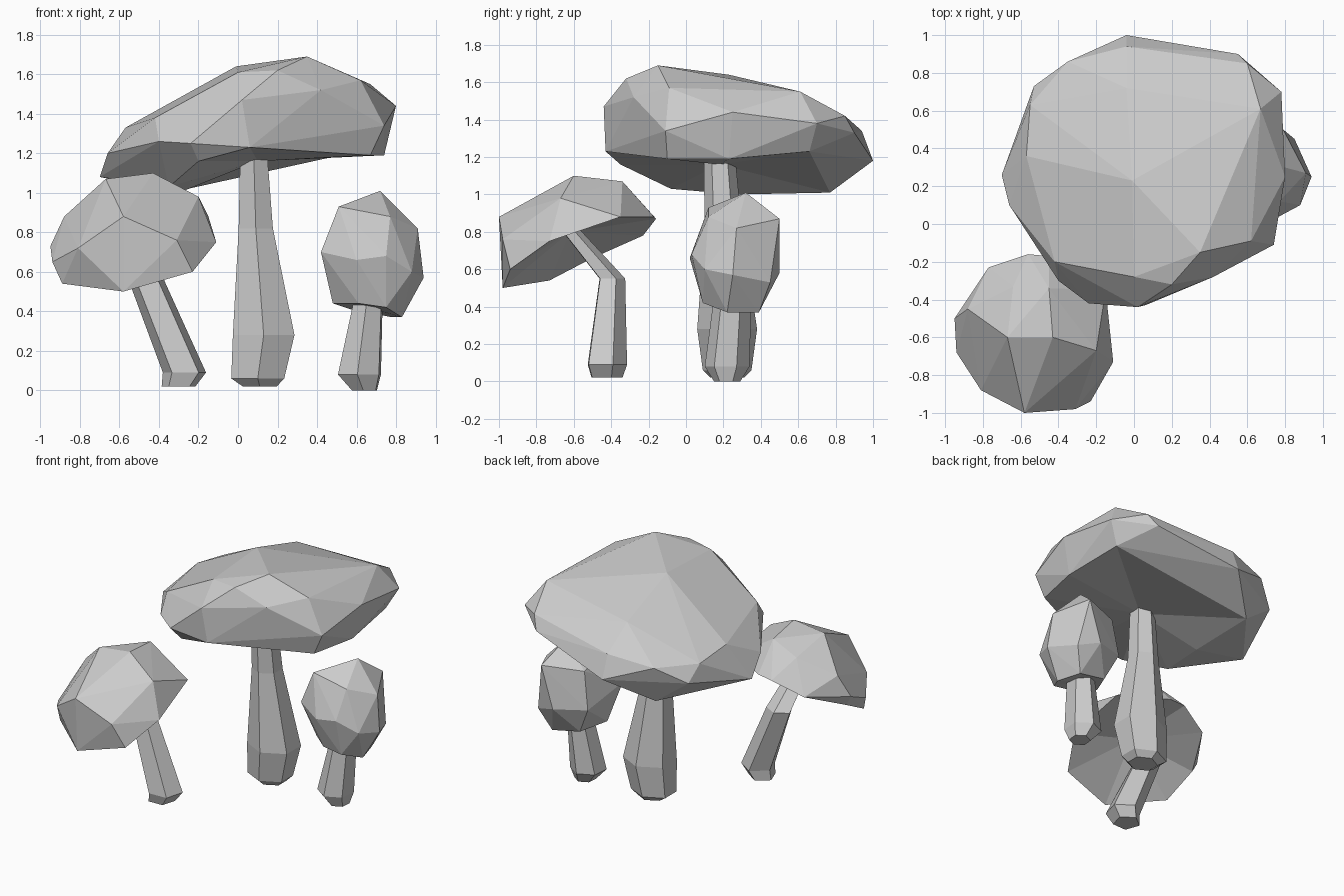
import bpy
import bmesh
import math
from mathutils import Vector

# Remove the default object only
default_cube = bpy.data.objects.get("Cube")
if default_cube:
    bpy.data.objects.remove(default_cube, do_unlink=True)

# One plain material shared by every part
grey = bpy.data.materials.new("plain_grey")
grey.use_nodes = True
grey_value = (.6, .6, .6, 1)
grey.diffuse_color = grey_value
for node in grey.node_tree.nodes:
    if node.type == 'BSDF_PRINCIPLED':
        node.inputs["Base Color"].default_value = grey_value


def finish(bm, name):
    """Turn the bmesh into a flat shaded object."""
    bmesh.ops.recalc_face_normals(bm, faces=bm.faces[:])
    mesh = bpy.data.meshes.new(name)
    bm.to_mesh(mesh)
    bm.free()
    mesh.materials.append(grey)
    mesh.polygons.foreach_set("use_smooth", [False] * len(mesh.polygons))
    obj = bpy.data.objects.new(name, mesh)
    bpy.context.collection.objects.link(obj)
    return obj


def faceted_cap(name, crown, shoulder, rim, hollow):
    """Wrap the cap loops in a hull, then fan the underside to a hollow point."""
    bm = bmesh.new()
    for point in crown + shoulder:
        bm.verts.new(point)
    rim_verts = [bm.verts.new(point) for point in rim]
    bmesh.ops.convex_hull(bm, input=bm.verts[:])
    loose = [vert for vert in bm.verts if not vert.link_faces]
    rim_verts = set(vert for vert in rim_verts if vert not in loose)
    bmesh.ops.delete(bm, geom=loose, context='VERTS')
    underside = [face for face in bm.faces
                 if all(vert in rim_verts for vert in face.verts)]
    bmesh.ops.delete(bm, geom=underside, context='FACES')
    border = [edge for edge in bm.edges if edge.is_boundary]
    centre = bm.verts.new(hollow)
    for edge in border:
        bm.faces.new((edge.verts[0], edge.verts[1], centre))
    return finish(bm, name)


def faceted_stem(name, rings, sides=6, turn=0):
    """Loft polygon rings, each given as centre x, y, z and radii x, y."""
    bm = bmesh.new()
    loops = []
    for x, y, z, radius_x, radius_y in rings:
        loop = []
        for step in range(sides):
            angle = math.tau * step / sides + math.radians(turn)
            offset = Vector((radius_x * math.cos(angle), radius_y * math.sin(angle), 0))
            loop.append(bm.verts.new(Vector((x, y, z)) + offset))
        loops.append(loop)
    for lower, upper in zip(loops, loops[1:]):
        for step in range(sides):
            following = (step + 1) % sides
            bm.faces.new((lower[step], lower[following], upper[following], upper[step]))
    bm.faces.new(loops[0][::-1])
    bm.faces.new(loops[-1])
    return finish(bm, name)


# Large mushroom: broad cap tipped towards the back and right
faceted_cap(
    "large_cap",
    crown=[(.35, -.15, 1.69), (.2, -.32, 1.62), (0, -.28, 1.61), (-.01, .23, 1.64),
           (-.04, .72, 1.485), (.62, -.09, 1.57), (.67, .61, 1.55), (.6, .85, 1.42),
           (-.04, .94, 1.34), (-.42, -.2, 1.38), (-.57, .36, 1.33), (-.55, .63, 1.29),
           (-.35, .86, 1.29)],
    shoulder=[(.02, -.44, 1.47), (.42, -.28, 1.52), (.74, -.11, 1.34), (.8, .25, 1.44),
              (.78, .7, 1.38), (.55, .9, 1.33), (-.04, 1, 1.18), (-.53, .73, 1.18),
              (-.7, .26, 1.08), (-.66, .1, 1.2), (-.4, -.3, 1.26), (-.24, -.42, 1.25)],
    rim=[(.06, -.43, 1.23), (.67, -.1, 1.19), (.74, .23, 1.19), (.7, .66, 1.23),
         (-.3, .77, 1.01), (-.3, .27, 1), (-.35, -.08, 1.03), (-.2, -.35, 1.16)],
    hollow=(.1, .18, 1.16))
faceted_stem("large_stem", [
    (.11, .22, .02, .1, .09), (.1, .22, .06, .155, .13), (.13, .22, .28, .18, .16),
    (.09, .2, .82, .1, .1), (.08, .18, 1.18, .08, .085)], turn=30)

# Medium mushroom: tilted hollow cap on a bent stem
faceted_cap(
    "medium_cap",
    crown=[(-.43, -.6, 1.1), (-.45, -.34, 1.07), (-.67, -.6, 1.07), (-.64, -.33, .99),
           (-.2, -.67, .98)],
    shoulder=[(-.58, -1, .88), (-.31, -.98, .76), (-.81, -.88, .72), (-.88, -.45, .88),
              (-.95, -.5, .73), (-.94, -.68, .65)],
    rim=[(-.58, -.98, .5), (-.23, -.94, .6), (-.11, -.73, .75), (-.14, -.58, .8),
         (-.15, -.35, .88), (-.45, -.17, .88), (-.56, -.16, .87), (-.77, -.23, .78),
         (-.91, -.5, .66), (-.89, -.73, .54)],
    hollow=(-.5, -.62, .8))
faceted_stem("medium_stem", [
    (-.3, -.43, .02, .09, .09), (-.27, -.43, .09, .115, .115),
    (-.46, -.4, .55, .095, .075), (-.5, -.62, .81, .065, .055)], sides=5, turn=20)

# Small mushroom: tall rounded cap on a short stem
faceted_cap(
    "small_cap",
    crown=[(.72, .32, 1.01), (.51, .12, .93), (.77, .12, .88), (.91, .27, .82),
           (.79, .5, .87), (.52, .4, .86)],
    shoulder=[(.42, .11, .7), (.6, .02, .66), (.75, .03, .68), (.88, .1, .6),
              (.94, .25, .57), (.85, .45, .53), (.7, .5, .58), (.48, .42, .6)],
    rim=[(.48, .2, .44), (.61, .09, .44), (.75, .09, .42), (.83, .22, .37),
         (.78, .39, .37), (.57, .38, .41)],
    hollow=(.66, .25, .42))
faceted_stem("small_stem", [
    (.64, .22, 0, .07, .07), (.615, .22, .08, .12, .12), (.66, .25, .46, .08, .1)],
    turn=25)
